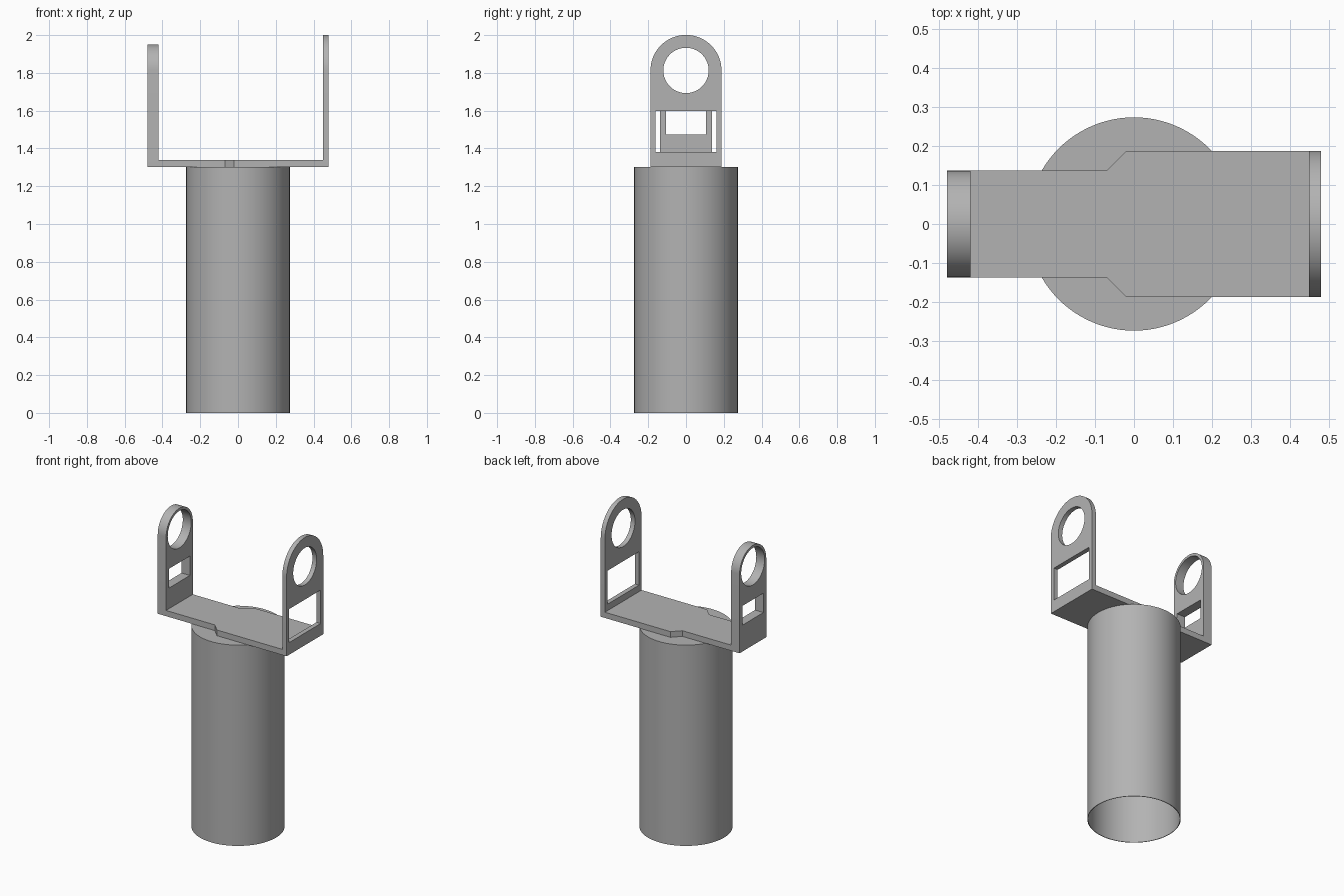
import bpy, bmesh
from math import pi, cos, sin, radians
from mathutils import Matrix

cube = bpy.data.objects.get("Cube")
if cube:
    bpy.data.objects.remove(cube, do_unlink=True)

GREY = (0.45, 0.45, 0.45, 1.0)
metal = bpy.data.materials.new("plain_grey")
metal.use_nodes = True
metal.diffuse_color = GREY
metal.node_tree.nodes["Principled BSDF"].inputs["Base Color"].default_value = GREY

TUBE_RADIUS, TUBE_TOP = 0.274, 1.302
PLATE_TOP = 1.339
HOLE_Z, HOLE_RADIUS = 1.813, 0.12
NARROW, WIDE = 0.137, 0.188          # half widths of the two bracket ends


def finish(obj):
    """Apply modifiers or curve fill, then shade smooth with sharp edges."""
    bpy.ops.object.select_all(action='DESELECT')
    bpy.context.view_layer.objects.active = obj
    obj.select_set(True)
    bpy.ops.object.convert(target='MESH')
    obj = bpy.context.object
    bpy.ops.object.shade_smooth_by_angle(angle=radians(30))
    return obj


def arc(radius, centre, start, end, steps):
    angles = [start + (end - start) * i / steps for i in range(steps + 1)]
    return [(radius * cos(a), centre + radius * sin(a)) for a in angles]


def cut_sheet(name, loops, low, high, axes=Matrix()):
    """Flat outline with holes, extruded from low to high along its normal."""
    curve = bpy.data.curves.new(name, 'CURVE')
    curve.dimensions = '2D'
    curve.fill_mode = 'BOTH'
    curve.extrude = (high - low) / 2
    for loop in loops:
        spline = curve.splines.new('POLY')
        spline.points.add(len(loop) - 1)
        for point, (u, v) in zip(spline.points, loop):
            point.co = (u, v, 0, 1)
        spline.use_cyclic_u = True
    curve.materials.append(metal)
    obj = bpy.data.objects.new(name, curve)
    bpy.context.collection.objects.link(obj)
    obj.matrix_world = axes @ Matrix.Translation((0, 0, (low + high) / 2))
    return finish(obj)


def lug(name, half, window_half, window_low, x_low, x_high):
    """Upright round-topped ear with a bearing hole and a square window."""
    outline = [(-half, TUBE_TOP), (half, TUBE_TOP)] + arc(half, HOLE_Z, 0, pi, 32)
    hole = arc(HOLE_RADIUS, HOLE_Z, 0, 2 * pi, 64)[:-1]
    w, top = window_half, 1.598
    window = [(-w, window_low), (w, window_low), (w, top), (-w, top)]
    upright = Matrix(((0, 0, 1, 0), (1, 0, 0, 0), (0, 1, 0, 0), (0, 0, 0, 1)))
    cut_sheet(name, [outline, hole, window], x_low, x_high, upright)


# Hollow tube, closed at the top and open underneath
mesh = bpy.data.meshes.new("tube")
bm = bmesh.new()
bmesh.ops.create_cone(bm, cap_ends=True, segments=96, radius1=TUBE_RADIUS,
                      radius2=TUBE_RADIUS, depth=TUBE_TOP,
                      matrix=Matrix.Translation((0, 0, TUBE_TOP / 2)))
bmesh.ops.delete(bm, geom=[f for f in bm.faces if f.normal.z < -0.5], context='FACES_ONLY')
bm.to_mesh(mesh)
bm.free()
mesh.materials.append(metal)
tube = bpy.data.objects.new("tube", mesh)
bpy.context.collection.objects.link(tube)
wall = tube.modifiers.new("wall", 'SOLIDIFY')
wall.thickness = 0.004
wall.offset = -1
finish(tube)

# Bracket base, stepping from the narrow end to the wide end
side = [(-0.42, NARROW), (-0.07, NARROW), (-0.02, WIDE), (0.45, WIDE)]
base = [(x, -y) for x, y in side] + side[::-1]
cut_sheet("bracket_base", [base], TUBE_TOP, PLATE_TOP)

# Bracket ears
lug("left_lug", WIDE, 0.161, 1.381, 0.45, 0.48)
lug("right_lug", NARROW, 0.107, 1.473, -0.48, -0.42)
